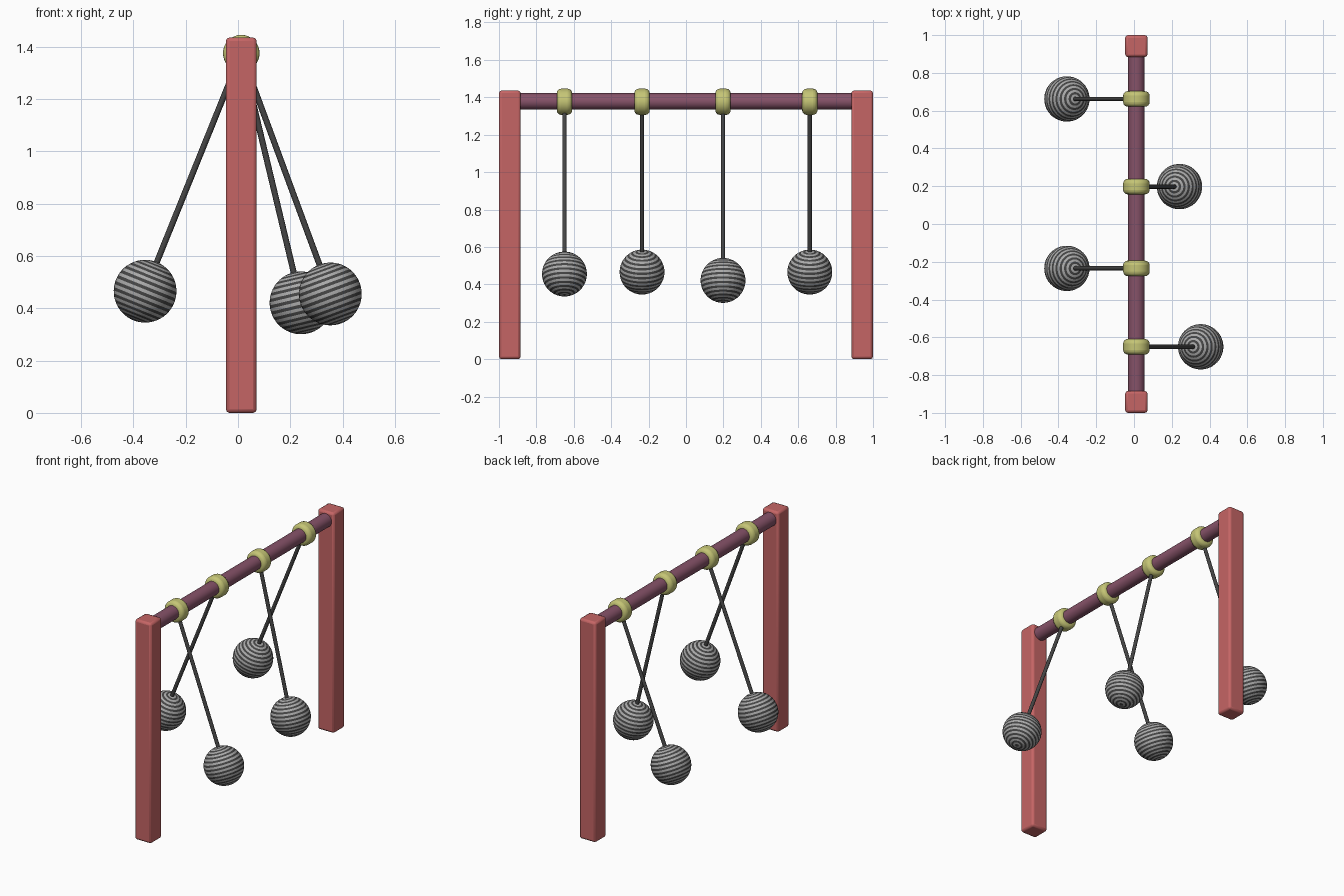
import bpy, bmesh, math
from mathutils import Matrix, Vector

if "Cube" in bpy.data.objects:
    bpy.data.objects.remove(bpy.data.objects["Cube"])

CX, BAR_Z, ROD_LEN, BALL_R = 0.0125, 1.376, 0.982, 0.12


def material(name, r, g, b):
    m = bpy.data.materials.new(name)
    m.diffuse_color = (r, g, b, 1)
    m.use_nodes = True
    m.node_tree.nodes["Principled BSDF"].inputs["Base Color"].default_value = m.diffuse_color
    return m


RED = material("red_paint", 0.56, 0.13, 0.13)
PURPLE = material("purple_paint", 0.24, 0.085, 0.14)
YELLOW = material("yellow_paint", 0.56, 0.56, 0.18)
DARK = material("dark_grey", 0.06, 0.06, 0.06)
GREY = material("light_grey", 0.4, 0.4, 0.4)


def finish(name, bm, mats, matrix=Matrix(), bevel=0, segments=2):
    me = bpy.data.meshes.new(name)
    bm.to_mesh(me)
    bm.free()
    for m in mats:
        me.materials.append(m)
    ob = bpy.data.objects.new(name, me)
    bpy.context.collection.objects.link(ob)
    ob.matrix_world = matrix
    bpy.context.view_layer.objects.active = ob
    ob.select_set(True)
    bpy.ops.object.shade_smooth_by_angle(angle=math.radians(35))
    ob.select_set(False)
    if bevel:
        b = ob.modifiers.new("bevel", "BEVEL")
        b.width, b.segments = bevel, segments
        b.limit_method, b.angle_limit = "ANGLE", math.radians(40)
    return ob


def cylinder(name, radius, length, mat, matrix, bevel=0, segments=2):
    bm = bmesh.new()
    bmesh.ops.create_cone(bm, cap_ends=True, segments=32, radius1=radius,
                          radius2=radius, depth=length)
    return finish(name, bm, [mat], matrix, bevel, segments)


# Square end posts
for side, name in ((-1, "front_post"), (1, "back_post")):
    bm = bmesh.new()
    bmesh.ops.create_cube(bm, size=1)
    bmesh.ops.scale(bm, vec=(0.118, 0.116, 1.436), verts=bm.verts)
    finish(name, bm, [RED], Matrix.Translation((CX, side * 0.942, 0.718)), 0.014)

# Horizontal bar
along_y = Matrix.Rotation(math.pi / 2, 4, "X")
cylinder("top_bar", 0.044, 1.82, PURPLE,
         Matrix.Translation((CX, 0, BAR_Z + 0.002)) @ along_y)

# Pendulums: collar, swinging rod and striped ball
for i, (y, angle) in enumerate(((-0.65, 20.3), (-0.235, -22),
                                (0.198, 13.45), (0.662, -22)), 1):
    pivot = Matrix.Translation((CX, y, BAR_Z))
    swing = pivot @ Matrix.Rotation(math.radians(-angle), 4, "Y")
    cylinder(f"collar_{i}", 0.07, 0.082, YELLOW, pivot @ along_y, 0.024, 4)
    cylinder(f"rod_{i}", 0.0115, ROD_LEN - 0.06, DARK,
             swing @ Matrix.Translation((0, 0, -(ROD_LEN - 0.06) / 2)))

    bm = bmesh.new()
    rings = 31
    bmesh.ops.create_uvsphere(bm, u_segments=48, v_segments=rings, radius=BALL_R)
    for f in bm.faces:
        polar = Vector((0, 0, 1)).angle(f.calc_center_median())
        f.material_index = int(polar / math.pi * rings) % 2
    finish(f"ball_{i}", bm, [DARK, GREY],
           swing @ Matrix.Translation((0, 0, -ROD_LEN)))
